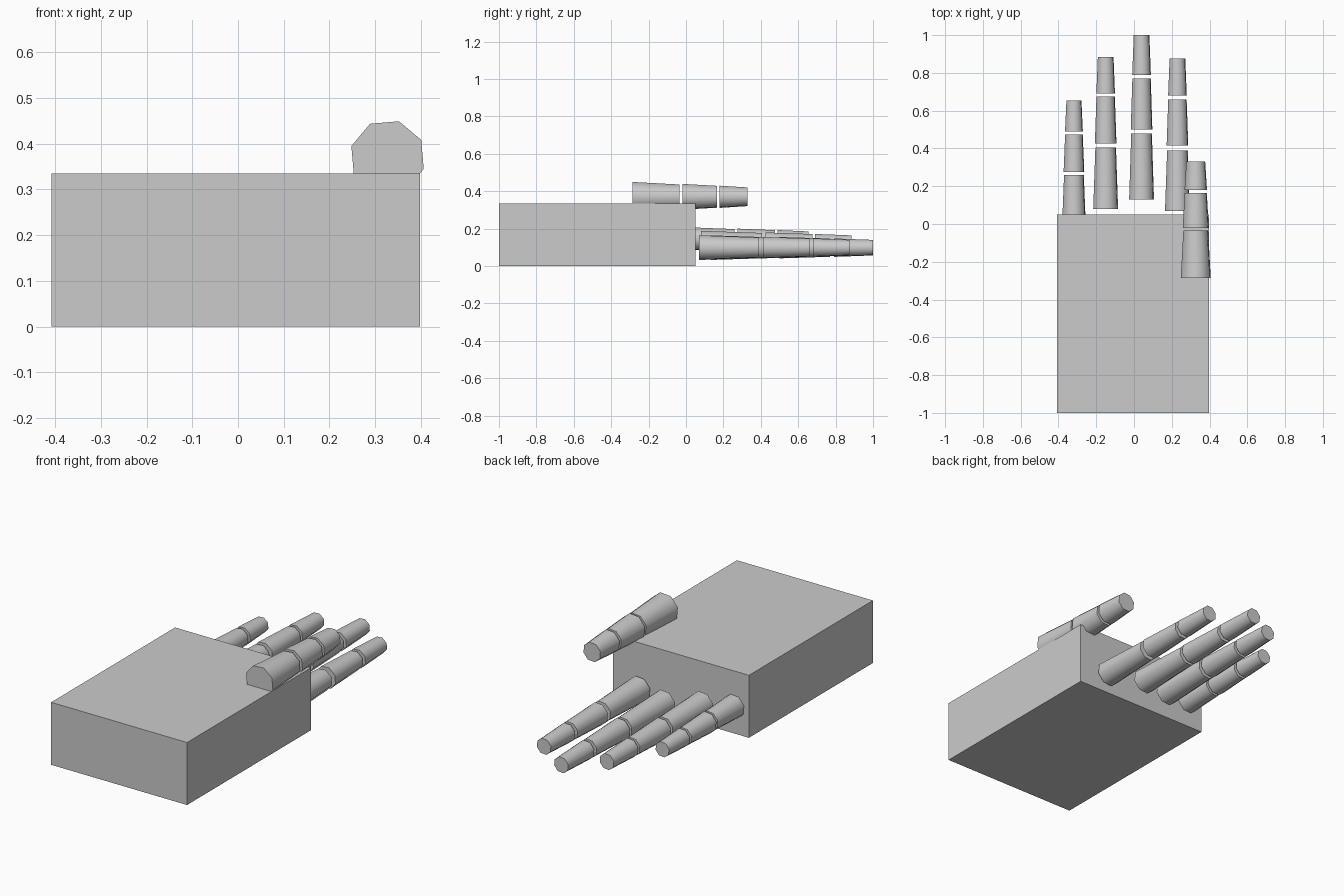
import bpy, bmesh
from math import radians
from mathutils import Matrix

if "Cube" in bpy.data.objects:
    bpy.data.objects.remove(bpy.data.objects["Cube"])

grey = bpy.data.materials.new("plain_grey")
grey.use_nodes = True
colour = (0.6, 0.6, 0.6, 1)
grey.diffuse_color = colour
grey.node_tree.nodes["Principled BSDF"].inputs["Base Color"].default_value = colour


def add_object(name, bm):
    mesh = bpy.data.meshes.new(name)
    bm.to_mesh(mesh)
    bm.free()
    mesh.materials.append(grey)
    obj = bpy.data.objects.new(name, mesh)
    bpy.context.collection.objects.link(obj)
    return obj


def segment(name, x, z, y0, y1, r0, r1):
    """Tapered eight-sided finger bone running along +y."""
    bm = bmesh.new()
    turn = Matrix.Rotation(radians(-90), 4, 'X') @ Matrix.Rotation(radians(-27.5), 4, 'Z')
    bmesh.ops.create_cone(bm, cap_ends=True, segments=8, radius1=r0, radius2=r1,
                          depth=y1 - y0,
                          matrix=Matrix.Translation((x, (y0 + y1) / 2, z)) @ turn)
    # round sides, crisp end caps
    for f in bm.faces:
        f.smooth = len(f.verts) == 4
    for e in bm.edges:
        e.smooth = all(f.smooth for f in e.link_faces)
    add_object(name, bm)


# Palm block
bm = bmesh.new()
bmesh.ops.create_cube(bm, size=1, matrix=Matrix.Translation((-0.005, -0.475, 0.1675))
                      @ Matrix.Diagonal((0.806, 1.05, 0.335, 1)))
add_object("palm", bm)

# Fingers: name, x, z, start and end y of the three bones, base radius
fingers = [
    ("little_finger", -0.318, 0.145, (-0.01, 0.26, 0.275, 0.475, 0.49, 0.655), 0.066),
    ("ring_finger", -0.15, 0.122, (0.08, 0.405, 0.425, 0.675, 0.69, 0.885), 0.069),
    ("middle_finger", 0.04, 0.098, (0.13, 0.48, 0.5, 0.77, 0.79, 1.0), 0.069),
    ("index_finger", 0.23, 0.098, (0.07, 0.39, 0.415, 0.66, 0.68, 0.875), 0.069),
    ("thumb", 0.327, 0.37, (-0.285, -0.035, -0.02, 0.165, 0.18, 0.33), 0.083),
]
bones = (("base", 1.0, 0.83), ("middle", 0.87, 0.74), ("tip", 0.75, 0.63))
for name, x, z, ys, r in fingers:
    for i, (bone, s0, s1) in enumerate(bones):
        segment(f"{name}_{bone}", x, z, ys[2 * i], ys[2 * i + 1], r * s0, r * s1)
